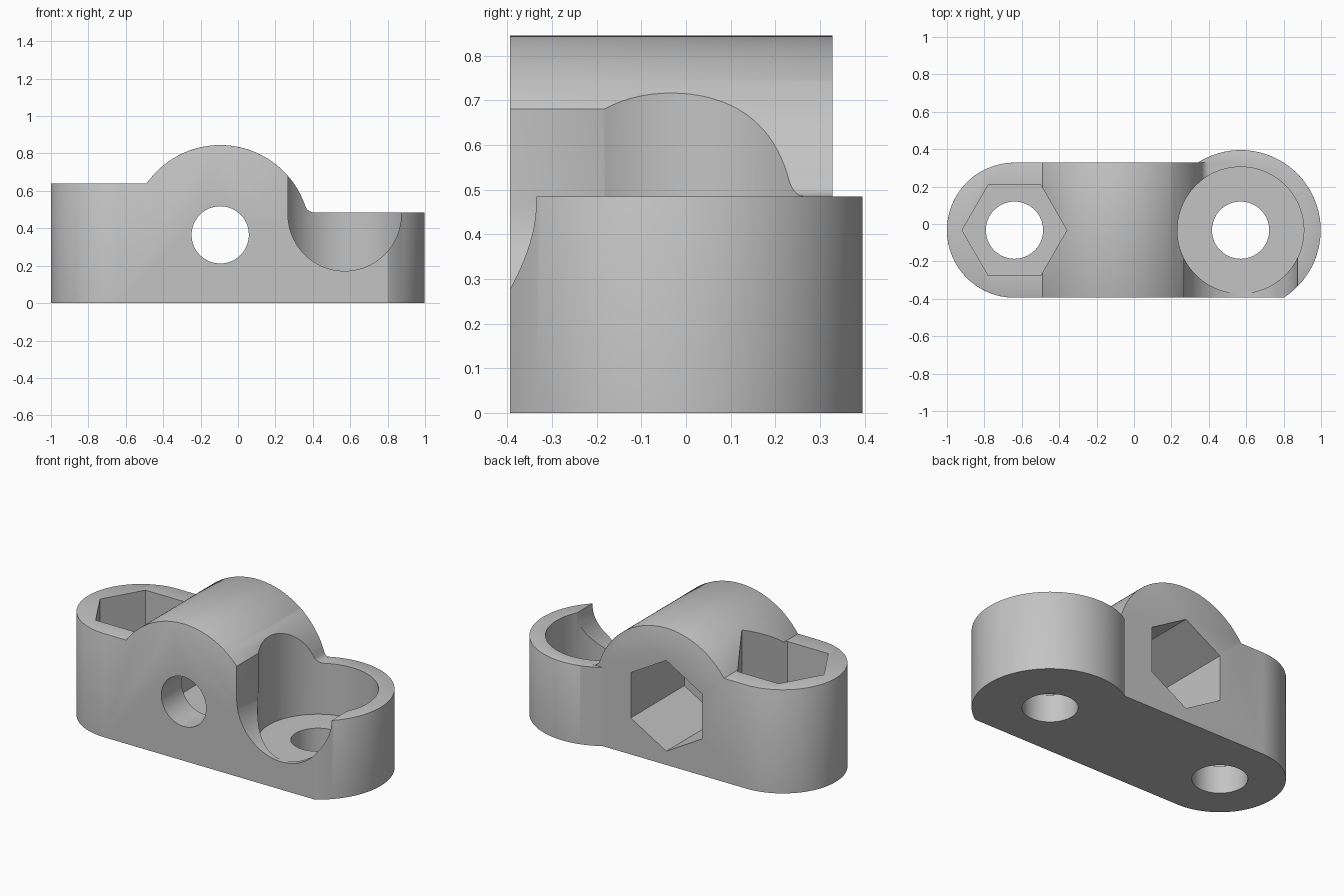
import bpy, bmesh
from math import sin, cos, asin, atan2, sqrt, pi, radians

cube = bpy.data.objects.get("Cube")
if cube:
    bpy.data.objects.remove(cube, do_unlink=True)

# Shared dimensions
CY = -0.033                      # centre line in y
NUT_X, SIDE = -0.639, 0.361      # rounded nut end
HEAD_X, BOSS = 0.57, 0.428       # round screw-head end
HUMP_X, HUMP_Z, HUMP = -0.095, 0.365, 0.48
NUT_TOP, HEAD_TOP = 0.64, 0.485
HOLE, NUT, FLOOR = 0.153, 0.28, 0.17
FILLET = 0.05


def arc(cx, cy, r, a, b, n):
    return [(cx + r * cos(a + (b - a) * i / n), cy + r * sin(a + (b - a) * i / n))
            for i in range(n + 1)]


def ring(cx, cy, r, n=64, start=0.0):
    return arc(cx, cy, r, start, start + 2 * pi, n)[:-1]


def prism(name, points, axis, lo, hi):
    """Extrude a 2D outline along z (plan outline) or y (front outline)."""
    bm = bmesh.new()
    pts = [(round(u, 5), round(v, 5)) for u, v in points]
    place = (lambda u, v, t: (u, v, t)) if axis == "z" else (lambda u, v, t: (u, t, v))
    low = [bm.verts.new(place(u, v, lo)) for u, v in pts]
    high = [bm.verts.new(place(u, v, hi)) for u, v in pts]
    bm.faces.new(low)
    bm.faces.new(high)
    for i in range(len(pts)):
        j = (i + 1) % len(pts)
        bm.faces.new((low[i], low[j], high[j], high[i]))
    bmesh.ops.recalc_face_normals(bm, faces=bm.faces)
    mesh = bpy.data.meshes.new(name)
    bm.to_mesh(mesh)
    bm.free()
    obj = bpy.data.objects.new(name, mesh)
    bpy.context.collection.objects.link(obj)
    return obj


def combine(target, tool, operation):
    mod = target.modifiers.new("cut", "BOOLEAN")
    mod.operation, mod.solver, mod.object = operation, "EXACT", tool
    bpy.context.view_layer.objects.active = target
    bpy.ops.object.modifier_apply(modifier=mod.name)
    bpy.data.objects.remove(tool, do_unlink=True)


# Plan outline: rounded nut end, straight sides, larger round boss cut flat in front
clip = asin(SIDE / BOSS)
plan = arc(HEAD_X, CY, BOSS, -clip, pi - clip, 72)
plan += arc(NUT_X, CY, SIDE, pi / 2, 1.5 * pi, 64)
body = prism("clamp_body", plan, "z", 0, 1)

# Front outline: low ledge, filleted hump, higher ledge
fz = HEAD_TOP + FILLET
fx = HUMP_X + sqrt((HUMP + FILLET) ** 2 - (fz - HUMP_Z) ** 2)
tangent = atan2(fz - HUMP_Z, fx - HUMP_X)
front = [(-1.2, -0.2), (1.2, -0.2), (1.2, HEAD_TOP)]
front += arc(fx, fz, FILLET, 1.5 * pi, pi + tangent, 8)
front += arc(HUMP_X, HUMP_Z, HUMP, tangent, pi - asin((NUT_TOP - HUMP_Z) / HUMP), 56)[1:]
front += [(-1.2, NUT_TOP)]
combine(body, prism("front_outline", front, "y", -1, 1), "INTERSECT")

# The hump stops at the straight back wall
notch = [(0.2, HEAD_TOP), (0.6, HEAD_TOP), (0.6, 0.9), (0.2, 0.9)]
combine(body, prism("back_notch", notch, "y", CY + SIDE, 0.6), "DIFFERENCE")

# Softened upper rim
bm = bmesh.new()
bm.from_mesh(body.data)
bmesh.ops.remove_doubles(bm, verts=bm.verts, dist=0.0001)
bmesh.ops.dissolve_limit(bm, angle_limit=radians(0.5), verts=bm.verts, edges=bm.edges)
bm.normal_update()
rim = []
for e in bm.edges:
    if len(e.link_faces) != 2 or not e.is_convex:
        continue
    mid = (e.verts[0].co + e.verts[1].co) / 2
    low, high = sorted(f.normal.z for f in e.link_faces)
    corner = 0.2 < mid.x < 0.46 and mid.y > 0.25
    if mid.z > 0.4 and abs(low) < 0.1 and high > 0.2 and not corner:
        rim.append(e)
bmesh.ops.bevel(bm, geom=rim, offset=0.01, segments=2, profile=0.5,
                affect="EDGES", clamp_overlap=True)
bm.to_mesh(body.data)
bm.free()

# Screw-head recess and its U-shaped front opening
slot_r = 0.303
slot = arc(HEAD_X, 0.475, slot_r, pi, 2 * pi, 48)
slot += [(HEAD_X + slot_r, 1), (HEAD_X - slot_r, 1)]
cutters = [
    prism("head_recess", ring(HEAD_X, CY, 0.338, 96), "z", FLOOR, 1),
    prism("head_slot", slot, "y", -0.6, CY),
    # Hexagonal nut pockets in the top and back
    prism("top_nut_pocket", ring(NUT_X, CY, NUT, 6), "z", FLOOR, 1),
    prism("back_nut_pocket", ring(HUMP_X, HUMP_Z, NUT, 6, pi / 6), "y", -0.195, 0.6),
    # Bolt holes
    prism("head_hole", ring(HEAD_X, CY, HOLE), "z", -0.2, 0.3),
    prism("nut_hole", ring(NUT_X, CY, HOLE), "z", -0.2, 0.3),
    prism("cross_hole", ring(HUMP_X, HUMP_Z, HOLE), "y", -0.6, 0),
]
for cutter in cutters:
    combine(body, cutter, "DIFFERENCE")

# Single grey material
grey = bpy.data.materials.new("plain_grey")
grey.use_nodes = True
colour = (0.55, 0.55, 0.55, 1)
grey.diffuse_color = colour
grey.node_tree.nodes["Principled BSDF"].inputs["Base Color"].default_value = colour
body.data.materials.clear()
body.data.materials.append(grey)
for face in body.data.polygons:
    face.material_index = 0

bpy.ops.object.select_all(action="DESELECT")
body.select_set(True)
bpy.context.view_layer.objects.active = body
bpy.ops.object.shade_smooth_by_angle(angle=radians(30))
